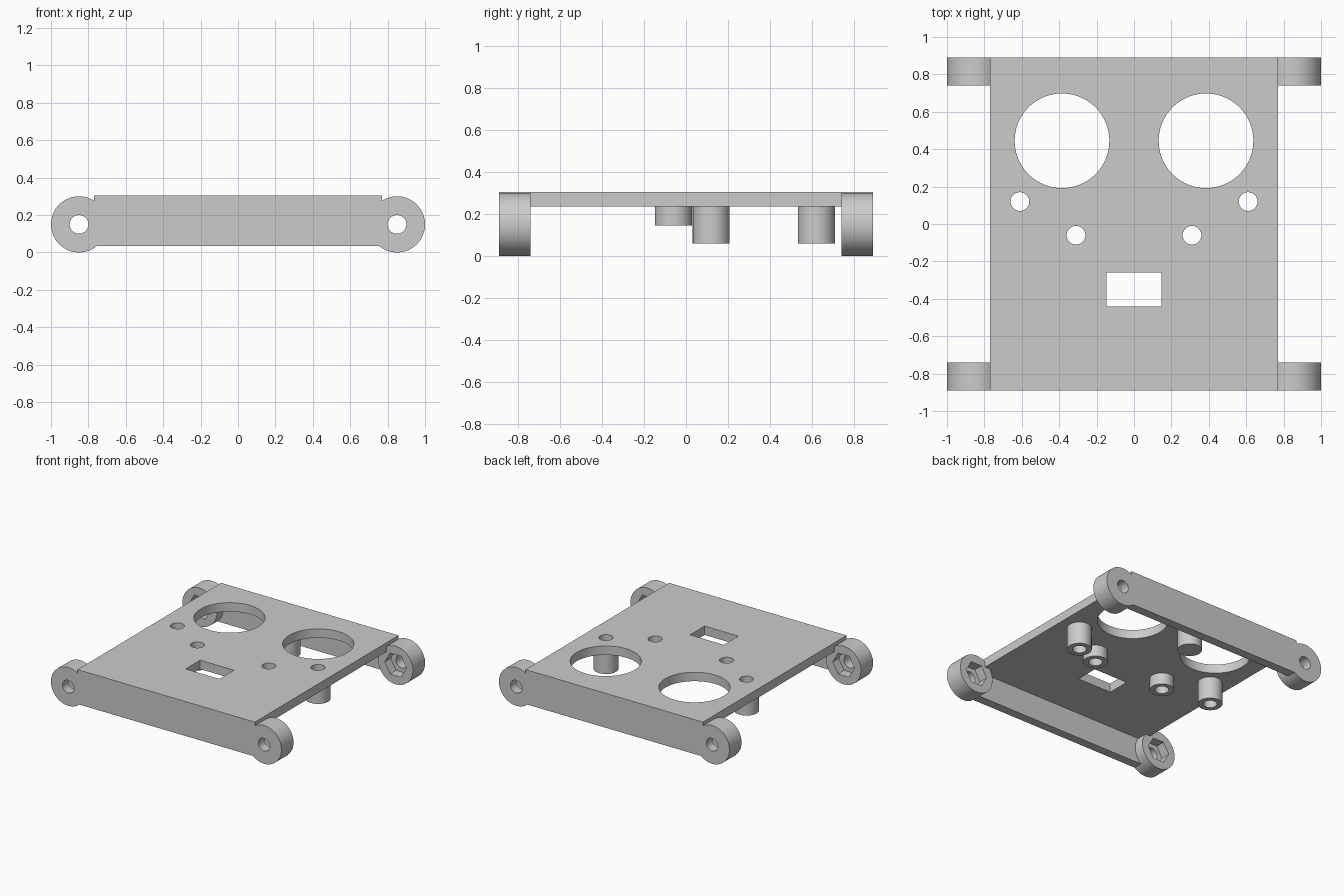
import bpy
import math
from mathutils import Matrix

cube = bpy.data.objects.get("Cube")
if cube:
    bpy.data.objects.remove(cube, do_unlink=True)

grey = bpy.data.materials.new("light_grey_plastic")
grey.use_nodes = True
grey.diffuse_color = (0.6, 0.6, 0.6, 1)
grey.node_tree.nodes["Principled BSDF"].inputs["Base Color"].default_value = (0.6, 0.6, 0.6, 1)

HALF_X, HALF_Y = 0.77, 0.89       # deck half sizes
TOP, UNDER = 0.305, 0.235         # deck top and underside
WALL, LUG = 0.07, 0.15            # panel thickness, lug thickness and radius
LUG_X, BORE = 0.85, 0.05


def finish(name):
    obj = bpy.context.object
    obj.name = name
    obj.data.materials.append(grey)
    return obj


def box(name, x0, x1, y0, y1, z0, z1):
    bpy.ops.mesh.primitive_cube_add(size=1)
    obj = finish(name)
    centre = ((x0 + x1) / 2, (y0 + y1) / 2, (z0 + z1) / 2)
    size = (x1 - x0, abs(y1 - y0), z1 - z0, 1)
    obj.data.transform(Matrix.Translation(centre) @ Matrix.Diagonal(size))
    return obj


def rod(name, radius, depth, centre, sides=64, along_y=False):
    bpy.ops.mesh.primitive_cylinder_add(vertices=sides, radius=radius, depth=depth)
    obj = finish(name)
    turn = Matrix.Identity(4)
    if along_y:
        turn = Matrix.Rotation(math.pi / 2, 4, 'X')
        if sides == 6:
            turn = turn @ Matrix.Rotation(math.pi / 6, 4, 'Z')
    obj.data.transform(Matrix.Translation(centre) @ turn)
    return obj


def combine(target, tool, operation='DIFFERENCE'):
    bpy.ops.object.select_all(action='DESELECT')
    bpy.context.view_layer.objects.active = target
    target.select_set(True)
    mod = target.modifiers.new("combine", 'BOOLEAN')
    mod.object, mod.operation, mod.solver = tool, operation, 'EXACT'
    bpy.ops.object.modifier_apply(modifier=mod.name)
    bpy.data.objects.remove(tool, do_unlink=True)


def smooth(obj):
    bpy.ops.object.select_all(action='DESELECT')
    bpy.context.view_layer.objects.active = obj
    obj.select_set(True)
    bpy.ops.object.shade_smooth_by_angle(angle=math.radians(30))


# Deck between the end panels, with sensor openings and a cable slot
inner = HALF_Y - WALL
deck = box("deck", -HALF_X, HALF_X, -inner, inner, UNDER, TOP)
for side in (-1, 1):
    combine(deck, rod("cutter", 0.253, 0.4, (side * 0.385, 0.445, TOP), 96))
combine(deck, box("cutter", -0.147, 0.147, -0.44, -0.26, 0, 1))

# Bored standoffs under the deck, in mirrored pairs
for kind, x, y, bottom in (("tall", 0.61, 0.12, 0.06), ("short", 0.31, -0.06, 0.145)):
    for side, label in ((1, "left"), (-1, "right")):
        post = rod(f"{kind}_standoff_{label}", 0.088, UNDER - bottom,
                   (side * x, y, (UNDER + bottom) / 2))
        for part in (post, deck):
            combine(part, rod("cutter", BORE, 1, (side * x, y, 0.2)))
        smooth(post)

# Solid support post near the back
smooth(rod("support_post", 0.088, UNDER - 0.06, (0, 0.62, (UNDER + 0.06) / 2)))
smooth(deck)

# End panels with round lugs, bolt bores and hex nut pockets on the inside
for end, label in ((-1, "front"), (1, "back")):
    panel = box(f"{label}_panel", -HALF_X, HALF_X, end * HALF_Y, end * inner, 0.035, TOP)
    for side in (-1, 1):
        x = side * LUG_X
        lug_y = end * (HALF_Y - LUG / 2)
        combine(panel, rod("lug", LUG, LUG, (x, lug_y, LUG), 96, True), 'UNION')
        combine(panel, rod("cutter", BORE, 1, (x, lug_y, LUG), 64, True))
        pocket_y = end * (HALF_Y - LUG)
        combine(panel, rod("cutter", 0.095, 0.15, (x, pocket_y, LUG), 6, True))
    smooth(panel)
